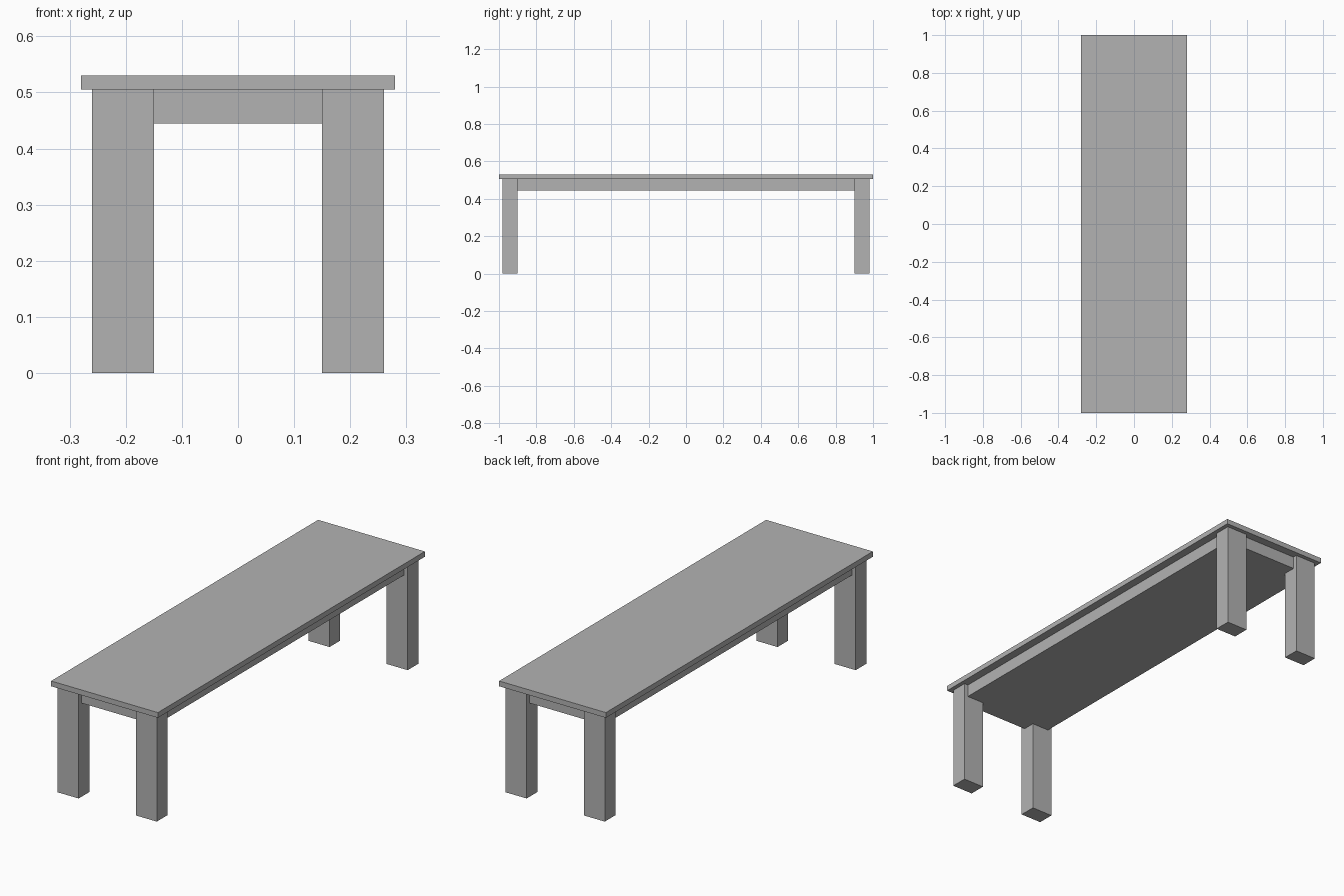
import bpy

default = bpy.data.objects.get("Cube")
if default:
    bpy.data.objects.remove(default, do_unlink=True)

# Single plain grey for the whole bench
grey = bpy.data.materials.new("plain_grey")
grey.use_nodes = True
colour = (0.45, 0.45, 0.45, 1)
grey.diffuse_color = colour
grey.node_tree.nodes["Principled BSDF"].inputs["Base Color"].default_value = colour


def box(name, low, high):
    """Flat-sided box between two opposite corners."""
    centre = [(a + b) / 2 for a, b in zip(low, high)]
    bpy.ops.mesh.primitive_cube_add(size=1, location=centre)
    obj = bpy.context.object
    obj.name = name
    obj.scale = [b - a for a, b in zip(low, high)]
    bpy.ops.object.transform_apply(location=False, rotation=False, scale=True)
    obj.data.materials.append(grey)
    return obj


HEIGHT = 0.53
UNDERSIDE = 0.505

# Seat slab and the solid apron beneath it
box("seat", (-0.28, -1, UNDERSIDE), (0.28, 1, HEIGHT))
box("apron", (-0.24, -0.96, 0.445), (0.24, 0.96, UNDERSIDE))

# Four corner legs, standing slightly proud of the apron
for side, sx in (("left", 1), ("right", -1)):
    for end, sy in (("front", -1), ("back", 1)):
        xs = sorted((sx * 0.15, sx * 0.26))
        ys = sorted((sy * 0.90, sy * 0.98))
        box(f"{end}_{side}_leg", (xs[0], ys[0], 0), (xs[1], ys[1], UNDERSIDE))
